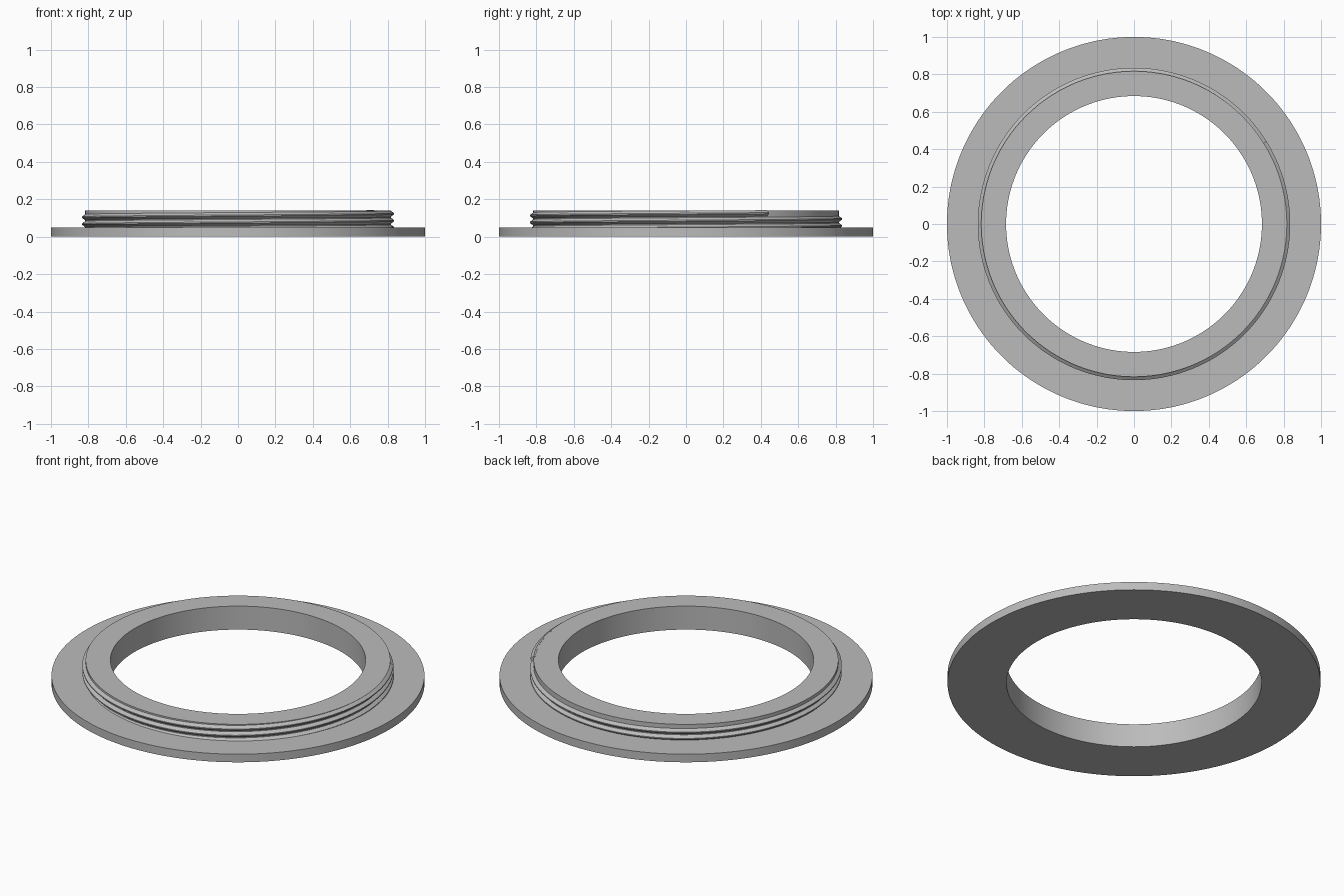
import bpy
import bmesh
import math

cube = bpy.data.objects.get("Cube")
if cube:
    bpy.data.objects.remove(cube, do_unlink=True)

SEGMENTS = 180
BORE, ROOT, CREST, RIM = 0.684, 0.817, 0.835, 1.0
FLANGE_TOP, COLLAR_TOP = 0.048, 0.139
PITCH = 0.037

grey = bpy.data.materials.new("plain grey")
grey.use_nodes = True
colour = (0.5, 0.5, 0.5, 1.0)
grey.diffuse_color = colour
grey.node_tree.nodes["Principled BSDF"].inputs["Base Color"].default_value = colour


def sweep(name, section, steps, start, turn, rise=0.0, closed=True):
    """Carry a closed (radius, z) section around the z axis, rising if asked."""
    bm = bmesh.new()
    rings = []
    for i in range(steps if closed else steps + 1):
        t = i / steps
        a = start + turn * t
        rings.append([bm.verts.new((r * math.cos(a), r * math.sin(a), z + rise * t))
                      for r, z in section])
    n = len(section)
    for i in range(steps):
        low, high = rings[i], rings[(i + 1) % len(rings)]
        for j in range(n):
            k = (j + 1) % n
            bm.faces.new((low[j], high[j], high[k], low[k]))
    if not closed:
        bm.faces.new(rings[0])
        bm.faces.new(rings[-1])
    bmesh.ops.recalc_face_normals(bm, faces=bm.faces[:])
    mesh = bpy.data.meshes.new(name)
    bm.to_mesh(mesh)
    bm.free()
    mesh.materials.append(grey)
    obj = bpy.data.objects.new(name, mesh)
    bpy.context.collection.objects.link(obj)
    bpy.ops.object.select_all(action="DESELECT")
    obj.select_set(True)
    bpy.context.view_layer.objects.active = obj
    bpy.ops.object.shade_smooth_by_angle(angle=math.radians(30))
    return obj


# Flange with its raised collar, turned as one piece
sweep("flange_and_collar",
      [(BORE, 0), (RIM, 0), (RIM, FLANGE_TOP), (ROOT, FLANGE_TOP),
       (ROOT, COLLAR_TOP), (BORE, COLLAR_TOP)],
      SEGMENTS, 0, math.tau)

# Screw thread, rising out of the flange and stopping short of the collar top
turns = 2.6
end_angle = math.radians(32)
base_z = 0.126 - PITCH * turns
thread_section = [(ROOT - 0.008, base_z - 0.016), (ROOT, base_z - 0.016),
                  (CREST, base_z - 0.003), (CREST, base_z + 0.003),
                  (ROOT, base_z + 0.016), (ROOT - 0.008, base_z + 0.016)]
sweep("screw_thread", thread_section, int(SEGMENTS * turns),
      end_angle - math.tau * turns, math.tau * turns, PITCH * turns, closed=False)
